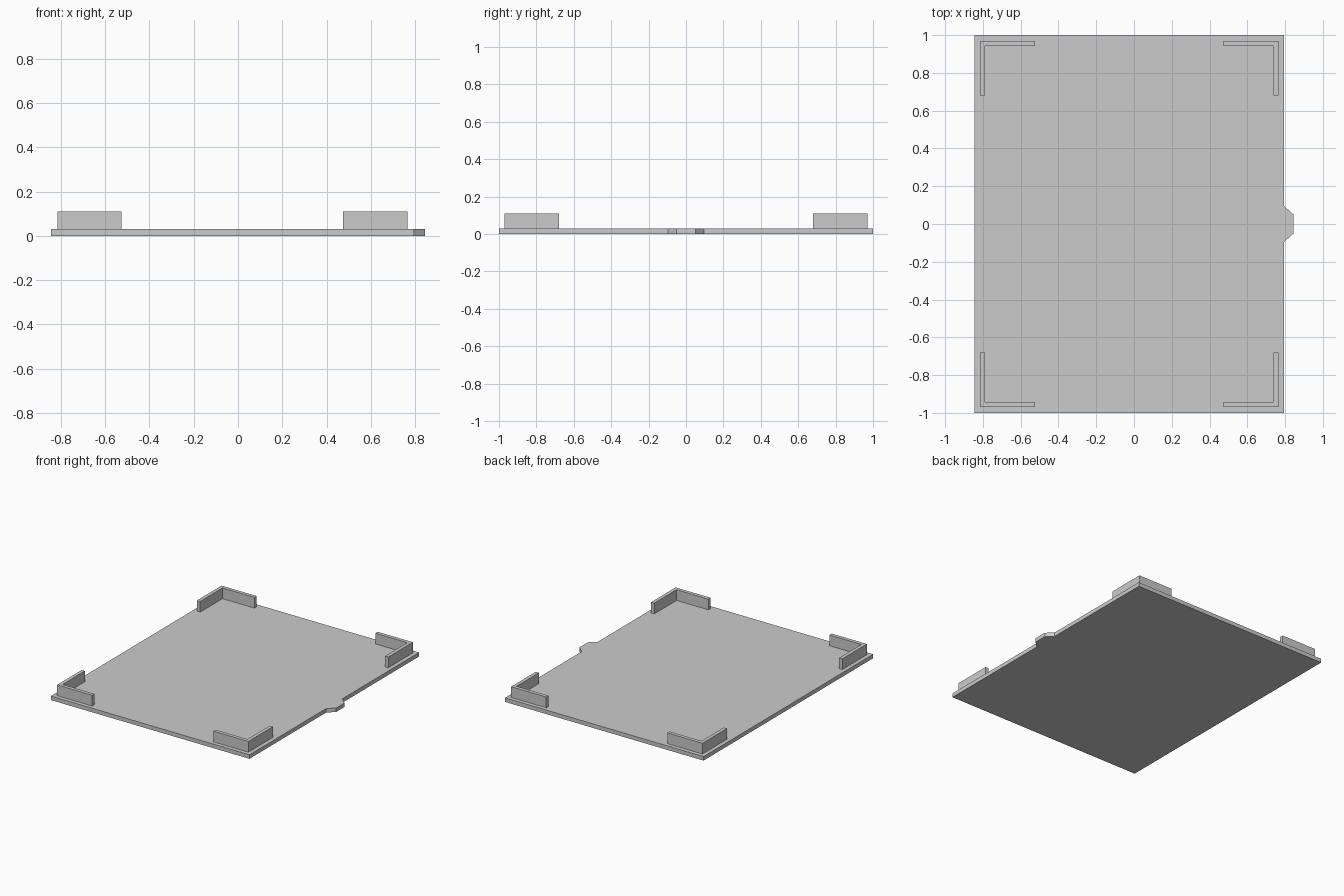
import bpy
import bmesh

cube = bpy.data.objects.get("Cube")
if cube:
    bpy.data.objects.remove(cube, do_unlink=True)

# Single plain grey
grey = bpy.data.materials.new("plain grey")
grey.use_nodes = True
colour = (0.6, 0.6, 0.6, 1)
grey.diffuse_color = colour
grey.node_tree.nodes["Principled BSDF"].inputs["Base Color"].default_value = colour

CENTRE_X = -0.025    # the tab shifts the tray off centre
HALF_X, HALF_Y = 0.82, 1.0
BASE_TOP, WALL_TOP = 0.03, 0.11
INSET, LENGTH, THICK = 0.03, 0.29, 0.027


def extruded(name, outline, bottom, top):
    """Flat outline pulled straight up into a solid."""
    bm = bmesh.new()
    face = bm.faces.new([bm.verts.new((x, y, bottom)) for x, y in outline])
    result = bmesh.ops.extrude_face_region(bm, geom=[face])
    verts = [g for g in result["geom"] if isinstance(g, bmesh.types.BMVert)]
    bmesh.ops.translate(bm, verts=verts, vec=(0, 0, top - bottom))
    bmesh.ops.recalc_face_normals(bm, faces=bm.faces)
    mesh = bpy.data.meshes.new(name)
    bm.to_mesh(mesh)
    bm.free()
    mesh.materials.append(grey)
    obj = bpy.data.objects.new(name, mesh)
    bpy.context.collection.objects.link(obj)
    return obj


# Base plate with the chamfered pull tab on its left edge
left, right = CENTRE_X + HALF_X, CENTRE_X - HALF_X
tab = left + 0.05
extruded("base_plate", [
    (right, -HALF_Y), (left, -HALF_Y),
    (left, -0.095), (tab, -0.05), (tab, 0.05), (left, 0.095),
    (left, HALF_Y), (right, HALF_Y)], 0, BASE_TOP)

# L-shaped corner walls, mirrored into all four corners
ox, oy = HALF_X - INSET, HALF_Y - INSET
corner = [(ox, oy), (ox - LENGTH, oy), (ox - LENGTH, oy - THICK),
          (ox - THICK, oy - THICK), (ox - THICK, oy - LENGTH), (ox, oy - LENGTH)]
for side, sx in (("left", 1), ("right", -1)):
    for end, sy in (("back", 1), ("front", -1)):
        extruded(f"{end}_{side}_corner_wall",
                 [(CENTRE_X + sx * x, sy * y) for x, y in corner],
                 BASE_TOP, WALL_TOP)
